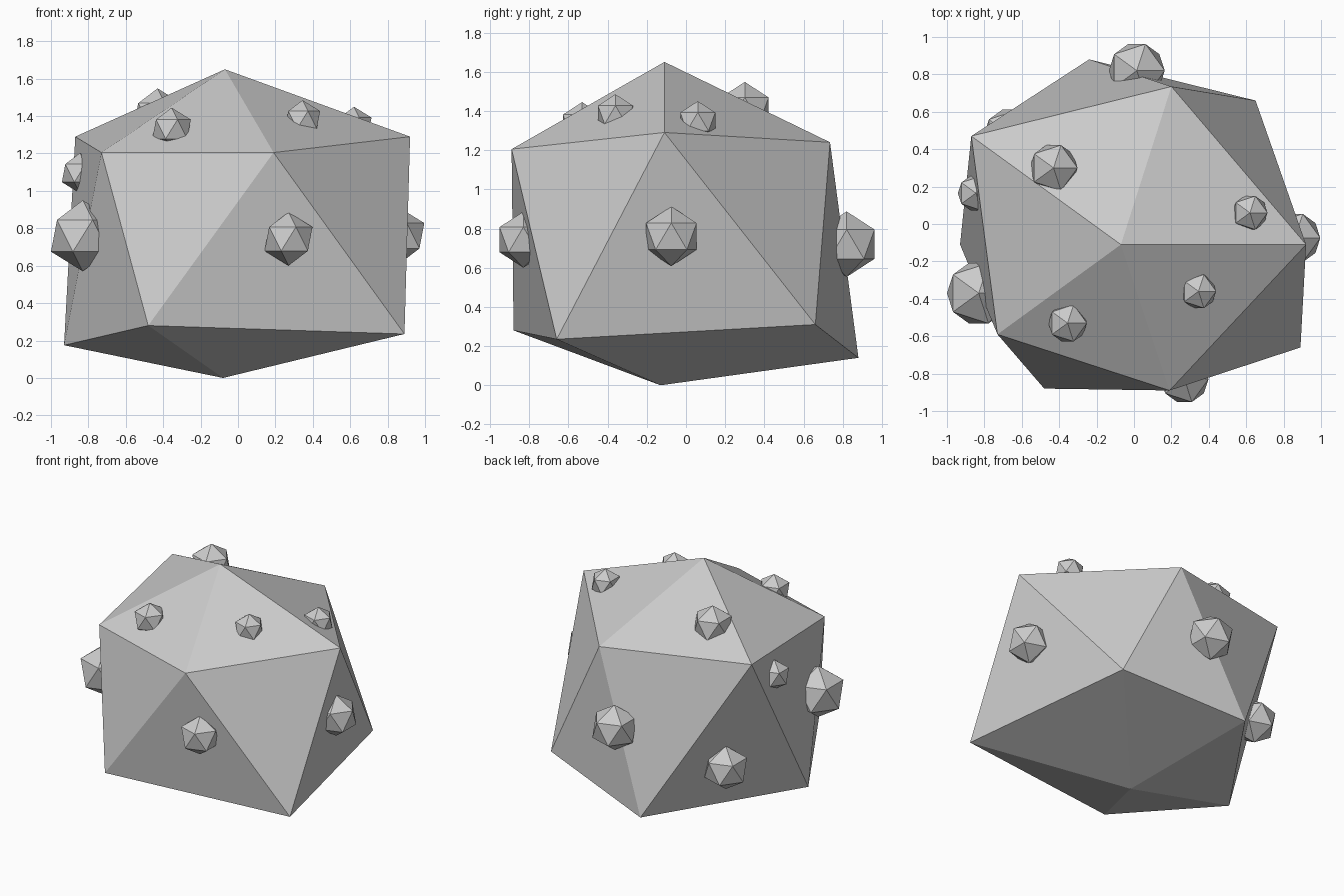
import bpy, bmesh
from mathutils import Vector

if "Cube" in bpy.data.objects:
    bpy.data.objects.remove(bpy.data.objects["Cube"], do_unlink=True)

stone = bpy.data.materials.new("stone_grey")
stone.use_nodes = True
GREY = (0.6, 0.6, 0.6, 1)
stone.diffuse_color = GREY
stone.node_tree.nodes["Principled BSDF"].inputs["Base Color"].default_value = GREY


def faceted_ball(name, centre, radius, corners=None):
    """Flat-shaded 20-sided ball, optionally with its corners pulled to given points."""
    bm = bmesh.new()
    bmesh.ops.create_icosphere(bm, subdivisions=1, radius=radius)
    for v in bm.verts:
        p = v.co + Vector(centre)
        if corners:
            p = min((Vector(c) for c in corners), key=lambda c: (c - p).length)
        v.co = p
    mesh = bpy.data.meshes.new(name)
    bm.to_mesh(mesh)
    bm.free()
    mesh.materials.append(stone)
    obj = bpy.data.objects.new(name, mesh)
    bpy.context.collection.objects.link(obj)
    return obj


# Large uneven rock: peak, upper ring, lower ring, base point
rock_corners = [
    (-0.07, -0.11, 1.65),
    (-0.87, 0.47, 1.29), (0.20, 0.735, 1.24), (0.92, -0.11, 1.29),
    (0.19, -0.89, 1.205), (-0.73, -0.59, 1.205),
    (-0.48, -0.88, 0.28), (0.89, -0.66, 0.235), (0.65, 0.66, 0.31),
    (-0.24, 0.88, 0.14), (-0.93, -0.11, 0.175),
    (-0.08, -0.13, 0.0),
]
faceted_ball("rock_body", (0, 0, 0.77), 0.95, rock_corners)

# Small faceted studs sunk into the faces: name, centre, radius
studs = [
    ("top_back_stud", (-0.43, 0.30, 1.405), 0.143),
    ("top_left_stud", (0.62, 0.06, 1.345), 0.105),
    ("top_front_left_stud", (0.345, -0.36, 1.38), 0.105),
    ("top_front_right_stud", (-0.355, -0.53, 1.33), 0.115),
    ("back_stud", (0.015, 0.82, 0.72), 0.167),
    ("left_stud", (0.86, -0.075, 0.76), 0.152),
    ("right_front_stud", (-0.83, -0.37, 0.76), 0.19),
    ("right_upper_stud", (-0.845, 0.165, 1.095), 0.108),
    ("front_stud", (0.27, -0.83, 0.743), 0.143),
    ("right_back_stud", (-0.66, 0.475, 0.47), 0.16),
]
for name, centre, radius in studs:
    faceted_ball(name, centre, radius)
